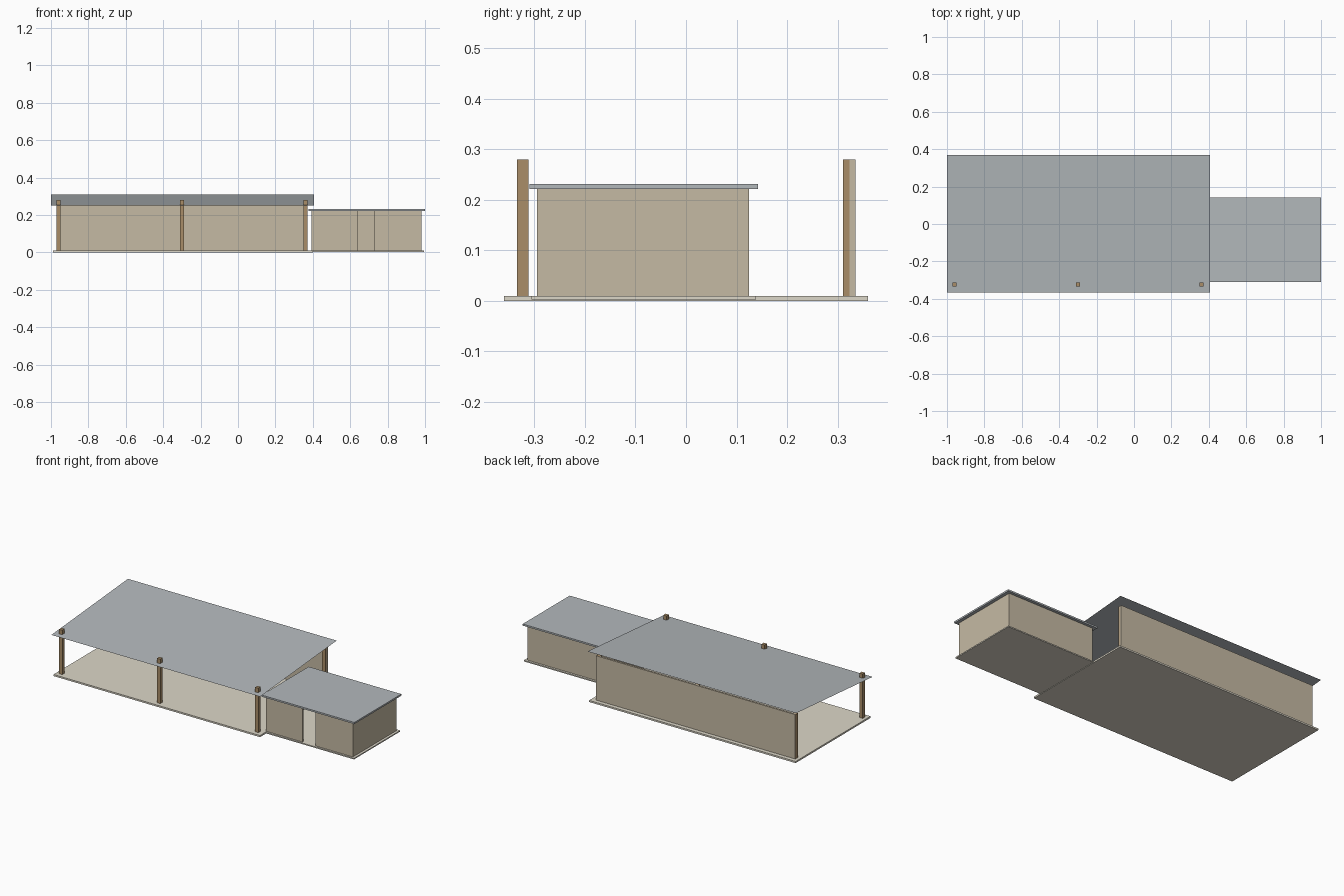
import bpy, bmesh

if "Cube" in bpy.data.objects:
    bpy.data.objects.remove(bpy.data.objects["Cube"])


def material(name, rgb):
    m = bpy.data.materials.new(name)
    m.diffuse_color = (*rgb, 1)
    m.use_nodes = True
    m.node_tree.nodes["Principled BSDF"].inputs["Base Color"].default_value = m.diffuse_color
    return m


CONCRETE = material("concrete", (0.72, 0.68, 0.58))
WALL = material("wall_panel", (0.56, 0.49, 0.37))
TIMBER = material("timber", (0.40, 0.27, 0.14))
METAL = material("roof_metal", (0.45, 0.48, 0.50))


def finish(name, bm, mat):
    me = bpy.data.meshes.new(name)
    bm.to_mesh(me)
    bm.free()
    me.materials.append(mat)
    ob = bpy.data.objects.new(name, me)
    bpy.context.collection.objects.link(ob)
    return ob


def box(name, x, y, z, mat):
    """Box from (min, max) ranges on each axis."""
    bm = bmesh.new()
    bmesh.ops.create_cube(bm, size=1)
    for v in bm.verts:
        v.co = [r[0] if c < 0 else r[1] for c, r in zip(v.co, (x, y, z))]
    return finish(name, bm, mat)


# Main open shelter: slab, back wall, posts
box("main_slab", (-0.99, 0.40), (-0.36, 0.36), (0, 0.01), CONCRETE)
box("main_back_wall", (-0.97, 0.371), (0.323, 0.335), (0.01, 0.28), WALL)
for side, y in (("front", -0.323), ("back", 0.322)):
    for i, x in enumerate((-0.96, -0.30, 0.36)):
        box(f"{side}_post_{i + 1}", (x - 0.011, x + 0.011),
            (y - 0.011, y + 0.011), (0.01, 0.28), TIMBER)

# Main roof: single thin sheet, rising to the back
bm = bmesh.new()
bm.faces.new([bm.verts.new(p) for p in (
    (-1, -0.366, 0.25), (0.405, -0.366, 0.25),
    (0.405, 0.37, 0.31), (-1, 0.37, 0.31))])
finish("main_roof", bm, METAL)

# Annex: slab, walls with a full-height doorway, flat roof
T = 0.01
X0, X1, Y0, Y1 = 0.394, 0.98, -0.295, 0.125
Z = (0.01, 0.221)
box("annex_slab", (0.38, 0.995), (-0.306, 0.138), (0.003, 0.01), CONCRETE)
box("annex_front_wall_left", (X0, 0.64), (Y0, Y0 + T), Z, WALL)
box("annex_front_wall_right", (0.727, X1), (Y0, Y0 + T), Z, WALL)
box("annex_back_wall", (X0, X1), (Y1 - T, Y1), Z, WALL)
box("annex_left_wall", (X0, X0 + T), (Y0 + T, Y1 - T), Z, WALL)
box("annex_right_wall", (X1 - T, X1), (Y0 + T, Y1 - T), Z, WALL)
box("annex_roof", (0.376, 1.0), (-0.31, 0.142), (0.221, 0.231), METAL)
